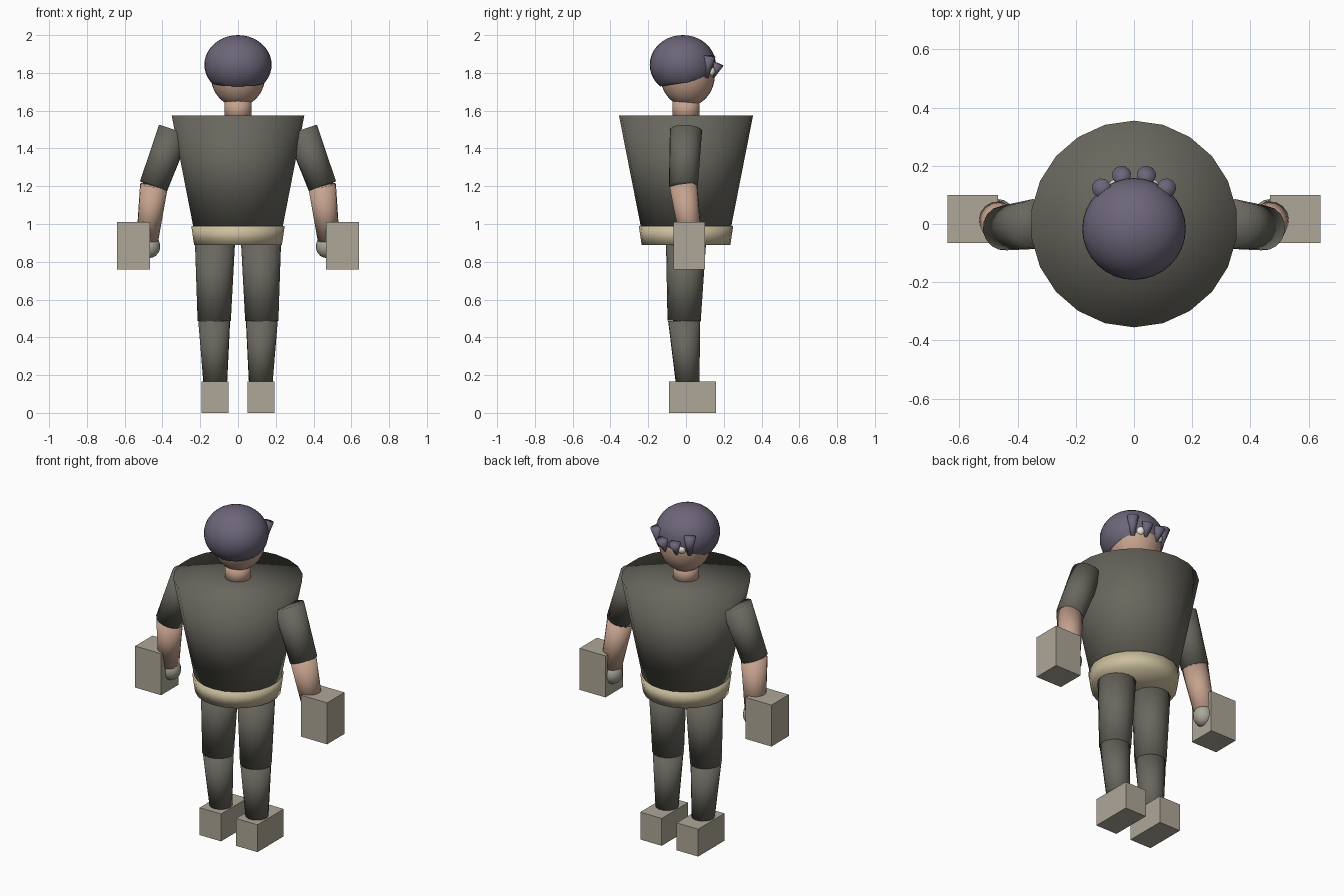
import bpy, bmesh, math
from mathutils import Vector, Matrix

if "Cube" in bpy.data.objects:
    bpy.data.objects.remove(bpy.data.objects["Cube"])


def material(name, rgb):
    m = bpy.data.materials.new(name)
    m.diffuse_color = (*rgb, 1)
    m.use_nodes = True
    m.node_tree.nodes["Principled BSDF"].inputs["Base Color"].default_value = m.diffuse_color
    return m


CLOTH = material("dark_cloth", (0.14, 0.135, 0.11))
SKIN = material("skin", (0.56, 0.36, 0.27))
HAIR = material("hair", (0.15, 0.13, 0.19))
TAN = material("tan_cloth", (0.60, 0.52, 0.34))
STONE = material("stone", (0.42, 0.39, 0.31))
GLOVE = material("glove", (0.40, 0.39, 0.32))
WHITE = material("eye_white", (0.85, 0.83, 0.76))


def finish(bm, name, mat, smooth=True):
    bmesh.ops.recalc_face_normals(bm, faces=bm.faces[:])
    for f in bm.faces:
        f.smooth = smooth
    me = bpy.data.meshes.new(name)
    bm.to_mesh(me)
    bm.free()
    me.materials.append(mat)
    ob = bpy.data.objects.new(name, me)
    bpy.context.collection.objects.link(ob)
    return ob


def limb(name, a, b, ra, rb, mat, sides=16, spin=0.0):
    """Capped tapered cylinder from a (radius ra) to b (radius rb)."""
    a, b = Vector(a), Vector(b)
    axis = b - a
    rot = axis.to_track_quat('Z', 'Y').to_matrix().to_4x4()
    bm = bmesh.new()
    bmesh.ops.create_cone(bm, cap_ends=True, cap_tris=True, segments=sides,
                          radius1=ra, radius2=rb, depth=axis.length,
                          matrix=Matrix.Translation((a + b) / 2) @ rot
                          @ Matrix.Rotation(spin, 4, 'Z'))
    return finish(bm, name, mat)


def ball(name, centre, radii, mat, u=24, v=16):
    bm = bmesh.new()
    bmesh.ops.create_uvsphere(bm, u_segments=u, v_segments=v, radius=1,
                              matrix=Matrix.Translation(centre)
                              @ Matrix.Diagonal((*radii, 1)))
    return finish(bm, name, mat)


def block(name, lo, hi, mat):
    lo, hi = Vector(lo), Vector(hi)
    bm = bmesh.new()
    bmesh.ops.create_cube(bm, size=1, matrix=Matrix.Translation((lo + hi) / 2)
                          @ Matrix.Diagonal((*(hi - lo), 1)))
    return finish(bm, name, mat, smooth=False)


# Body
limb("hips", (0, 0, 0.89), (0, 0, 0.99), 0.235, 0.25, TAN, 22)
limb("torso", (0, 0, 0.99), (0, 0, 1.575), 0.24, 0.355, CLOTH, 22)
limb("neck", (0, 0, 1.55), (0, 0, 1.66), 0.072, 0.072, SKIN)

# Head and hair cap, cut along a plane that rises toward the face
ball("head", (0, 0.008, 1.79), (0.145, 0.145, 0.168), SKIN, 32, 20)
hair = bmesh.new()
bmesh.ops.create_uvsphere(hair, u_segments=32, v_segments=20, radius=1,
                          matrix=Matrix.Translation((0, -0.017, 1.843))
                          @ Matrix.Diagonal((0.178, 0.175, 0.157, 1)))
cut = bmesh.ops.bisect_plane(hair, geom=hair.verts[:] + hair.edges[:] + hair.faces[:],
                             plane_co=(0, 0, 1.749), plane_no=(0, -0.15, 1),
                             clear_inner=True)
bmesh.ops.holes_fill(hair, edges=[e for e in hair.edges if e.is_boundary])
finish(hair, "hair_cap", HAIR)

for s, side in ((-1, "left"), (1, "right")):
    # Eyes and fringe tufts on the face side
    ball(side + "_eye", (s * 0.062, 0.128, 1.808), (0.026, 0.026, 0.026), WHITE, 16, 10)
    limb(side + "_inner_tuft", (s * 0.037, 0.14, 1.775), (s * 0.043, 0.169, 1.85),
         0.009, 0.033, HAIR, 12)
    limb(side + "_outer_tuft", (s * 0.098, 0.106, 1.775), (s * 0.112, 0.124, 1.89),
         0.012, 0.033, HAIR, 12)

    # Arms
    limb(side + "_sleeve", (s * 0.338, 0, 1.495), (s * 0.447, -0.014, 1.2),
         0.086, 0.077, CLOTH)
    limb(side + "_forearm", (s * 0.445, -0.014, 1.205), (s * 0.48, 0.026, 0.915),
         0.074, 0.058, SKIN)
    ball(side + "_hand", (s * 0.468, 0.03, 0.882), (0.056, 0.056, 0.062), GLOVE, 16, 10)
    xs = sorted((s * 0.467, s * 0.64))
    block(side + "_gauntlet", (xs[0], -0.065, 0.76), (xs[1], 0.10, 1.01), STONE)

    # Legs
    limb(side + "_thigh", (s * 0.122, 0, 0.90), (s * 0.126, -0.01, 0.487),
         0.106, 0.088, CLOTH)
    limb(side + "_shin", (s * 0.126, -0.01, 0.49), (s * 0.12, 0.01, 0.14),
         0.085, 0.062, CLOTH)
    xs = sorted((s * 0.05, s * 0.193))
    block(side + "_foot", (xs[0], -0.09, 0), (xs[1], 0.16, 0.165), STONE)
